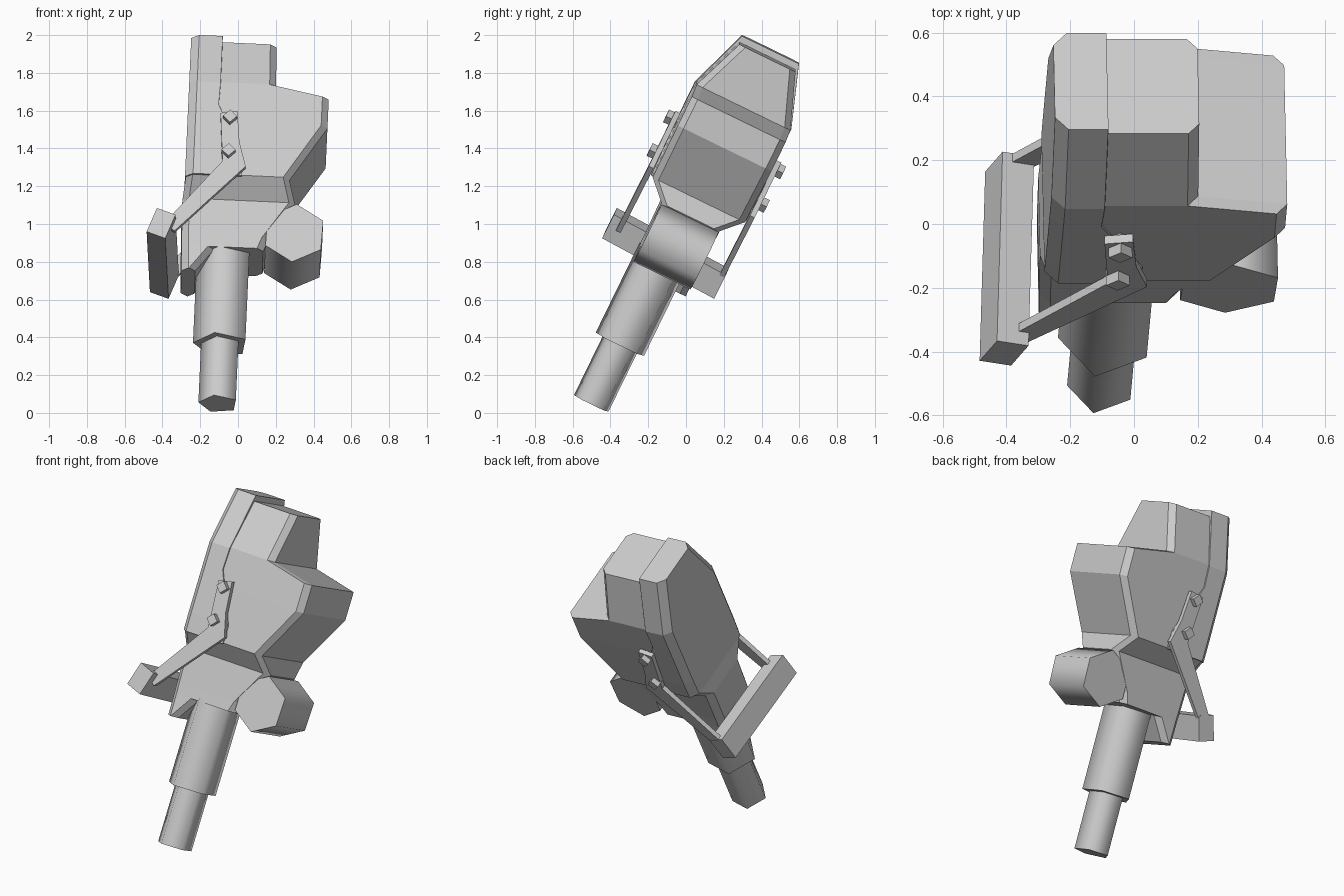
import bpy, bmesh
from math import radians, cos, sin
from mathutils import Matrix, Vector

if "Cube" in bpy.data.objects:
    bpy.data.objects.remove(bpy.data.objects["Cube"])

# Whole tool is modelled upright (x width, y thickness, z length), then leaned over
LEAN = (Matrix.Translation((0, 0, 1)) @ Matrix.Rotation(radians(2.6), 4, 'Y')
        @ Matrix.Rotation(radians(-26), 4, 'X'))


def rings_object(name, rings, smooth=False):
    """Skin a list of equal-length point rings and cap both ends."""
    bm = bmesh.new()
    loops = [[bm.verts.new(p) for p in ring] for ring in rings]
    n = len(loops[0])
    for lo, hi in zip(loops, loops[1:]):
        for i in range(n):
            j = (i + 1) % n
            bm.faces.new((lo[i], lo[j], hi[j], hi[i]))
    bm.faces.new(loops[0][::-1])
    bm.faces.new(loops[-1])
    bmesh.ops.recalc_face_normals(bm, faces=bm.faces)
    mesh = bpy.data.meshes.new(name)
    bm.to_mesh(mesh)
    bm.free()
    ob = bpy.data.objects.new(name, mesh)
    bpy.context.collection.objects.link(ob)
    ob.matrix_world = LEAN
    if smooth:
        bpy.ops.object.select_all(action='DESELECT')
        ob.select_set(True)
        bpy.context.view_layer.objects.active = ob
        bpy.ops.object.shade_smooth_by_angle(angle=radians(75))
    return ob


def housing(name, stations, cl, cr):
    """Loft chamfered rectangles given as (z, left, right, half thickness)."""
    rings = []
    for z, l, r, h in stations:
        half = [(l, h - cl), (l + cl, h), (r - cr, h), (r, h - cr)]
        rings.append([(x, y, z) for x, y in half]
                     + [(x, -y, z) for x, y in reversed(half)])
    return rings_object(name, rings)


def plate(name, outline, y0, y1, smooth=False):
    """Extrude an (x, z) outline from y0 to y1."""
    return rings_object(name, [[(x, y, z) for x, z in outline] for y in (y0, y1)], smooth)


def polygon(cx, cy, r, sides, start):
    return [(cx + r * cos(radians(start + 360 * i / sides)),
             cy + r * sin(radians(start + 360 * i / sides))) for i in range(sides)]


# Main housing with side wing, neck and short leg
housing("main_housing", [
    (-.355, -.287, -.215, .172), (-.221, -.292, -.12, .168), (-.22, -.292, .14, .168),
    (-.155, -.295, .163, .168), (.055, -.30, .298, .172), (.155, -.287, .262, .272),
    (.468, -.285, .45, .276), (.638, -.285, .45, .276), (.695, -.285, .168, .276),
    (.985, -.28, .162, .165)], .036, .034)

# Cover shell sitting slightly proud of the left side
housing("side_cover", [
    (.15, -.292, .01, .280), (.26, -.292, .01, .283), (.56, -.292, -.13, .284),
    (.69, -.292, -.125, .284), (1.02, -.292, -.125, .168)], .042, .001)

# Stepped five-sided barrel
for name, r, z0, z1 in (("barrel_sleeve", .15, -.73, -.2), ("barrel_tip", .107, -1.078, -.7)):
    rings_object(name, [[(x, y, z) for x, y in polygon(-.06, -.03, r, 5, 40)]
                        for z in (z0, z1)], True)

# Six-sided drum on the right
plate("side_drum", polygon(.3, -.12, .17, 6, 28), -.168, .168, True)

# Handle bar, turned a little around its own length
ends = [Vector((-.407, -.358, -.19)), Vector((-.375, .315, -.217))]
turn = Matrix.Rotation(radians(19), 3, 'Y')
rings_object("handle_bar", [[e + turn @ Vector((sx * .053, 0, sz * .075))
                             for sx, sz in ((-1, -1), (1, -1), (1, 1), (-1, 1))] for e in ends])

# Bent straps with bolts, mirrored front and back
strap = [(-.119, .497), (-.03, .512), (-.012, .33), (.027, .19),
         (-.334, -.209), (-.39, -.165), (-.097, .215)]
for side, s in (("front", -1), ("back", 1)):
    plate(side + "_handle_strap", strap, s * .284, s * .312)
    for k, z in enumerate((.466, .268)):
        plate(f"{side}_strap_bolt_{k + 1}", polygon(-.068, z, .037, 4, 0), s * .27, s * .345)
